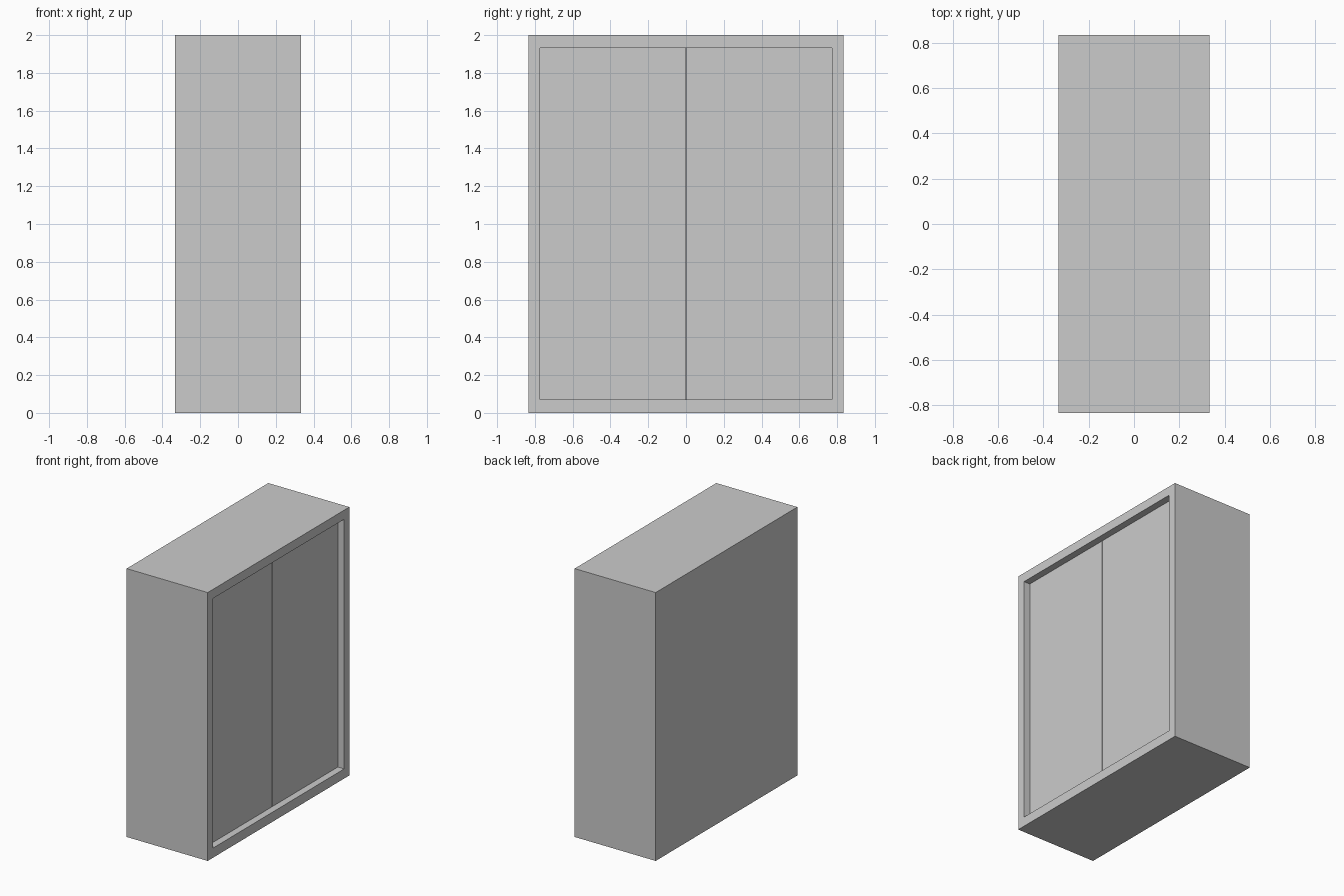
import bpy

if "Cube" in bpy.data.objects:
    bpy.data.objects.remove(bpy.data.objects["Cube"])

W, D, H = 0.334, 0.834, 2.0      # half width (x), half length (y), height
OY, Z0, Z1 = 0.773, 0.072, 1.932 # opening bounds
RECESS, DOOR_T, GAP = 0.052, 0.03, 0.006


def box(name, lo, hi):
    bpy.ops.mesh.primitive_cube_add(size=1, location=[(a + b) / 2 for a, b in zip(lo, hi)])
    ob = bpy.context.object
    ob.name = name
    ob.scale = [b - a for a, b in zip(lo, hi)]
    bpy.ops.object.transform_apply(location=False, rotation=False, scale=True)
    return ob


# Cabinet shell, hollowed from the +x side
body = box("cabinet_body", (-W, -D, 0), (W, D, H))
cutter = box("interior_cutter", (-W + 0.05, -OY, Z0), (W + 0.1, OY, Z1))
mod = body.modifiers.new("hollow", 'BOOLEAN')
mod.operation = 'DIFFERENCE'
mod.solver = 'EXACT'
mod.object = cutter
bpy.context.view_layer.objects.active = body
bpy.ops.object.modifier_apply(modifier=mod.name)
bpy.data.objects.remove(cutter, do_unlink=True)

# Two recessed door panels with a narrow gap between them
front = W - RECESS
for name, y0, y1 in (("left_door", -OY, -GAP / 2), ("right_door", GAP / 2, OY)):
    box(name, (front - DOOR_T, y0, Z0), (front, y1, Z1))
